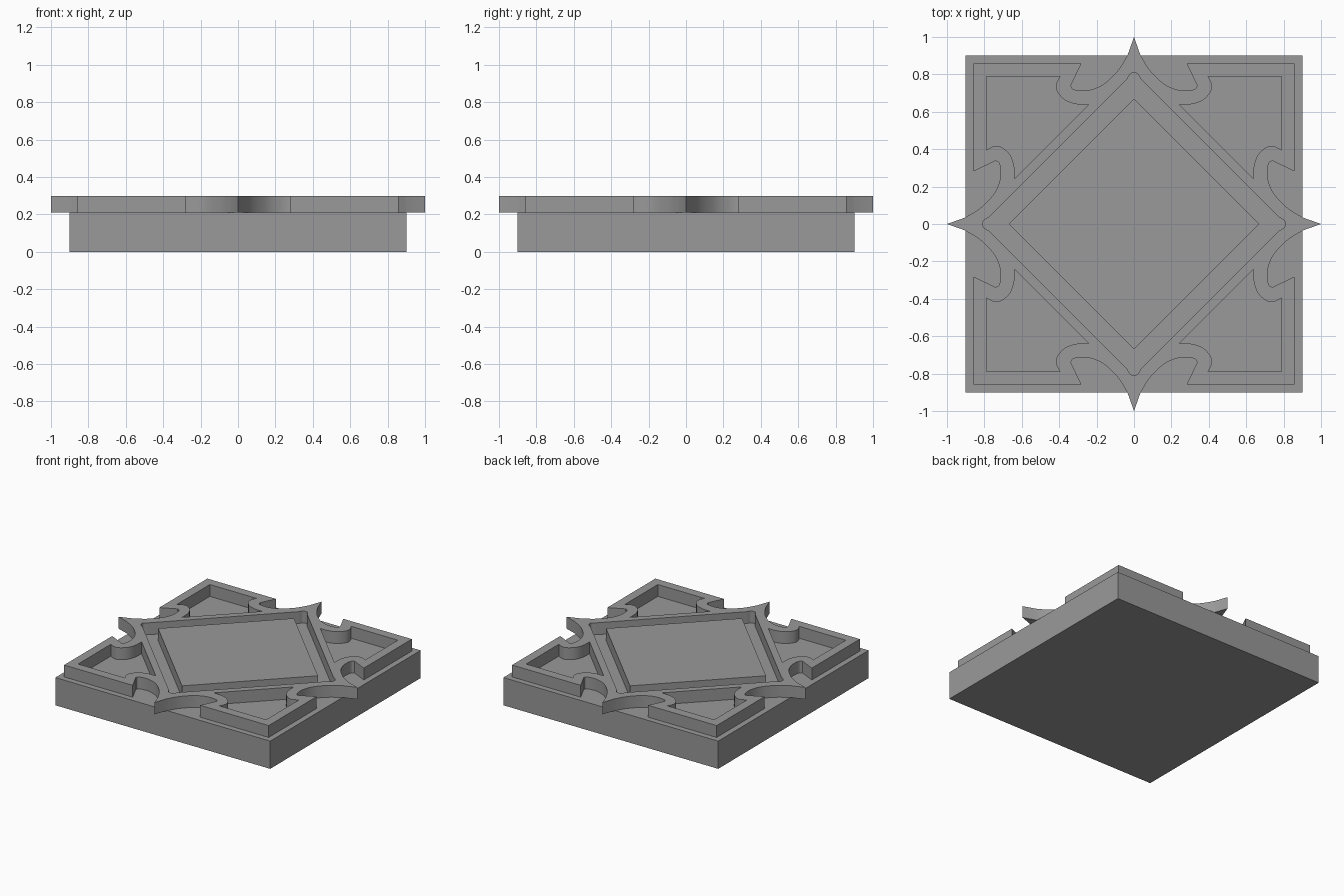
import bpy
from mathutils import Vector

if "Cube" in bpy.data.objects:
    bpy.data.objects.remove(bpy.data.objects["Cube"])

BASE_TOP, TOP = 0.21, 0.30

# dark grey stone
stone = bpy.data.materials.new("dark_grey")
stone.diffuse_color = (.32, .32, .32, 1)
stone.use_nodes = True
stone.node_tree.nodes["Principled BSDF"].inputs["Base Color"].default_value = stone.diffuse_color


def smooth(points, steps=5):
    """Catmull-Rom curve through the points."""
    p = [Vector(q) for q in points]
    p = [2 * p[0] - p[1]] + p + [2 * p[-1] - p[-2]]
    out = []
    for a, b, c, d in zip(p, p[1:], p[2:], p[3:]):
        for i in range(steps):
            t = i / steps
            out.append(0.5 * (2 * b + (c - a) * t + (2 * a - 5 * b + 4 * c - d) * t * t
                              + (3 * b - a - 3 * c + d) * t ** 3))
    out.append(p[-2])
    return [(v.x, v.y) for v in out]


def mirror_diagonal(half):
    """Extend a half profile across the line x = y."""
    full = half + [(y, x) for x, y in reversed(half)]
    return [q for i, q in enumerate(full) if q != full[i - 1]]


def turn(points, n):
    """Rotate points by n quarter turns."""
    for _ in range(n):
        points = [(y, -x) for x, y in points]
    return points


def ring(quarter):
    """Repeat a quarter profile around the centre, sharing end points."""
    return [q for n in range(4) for q in turn(quarter, n)[:-1]]


def plate(name, loops, z0, z1):
    """Extruded flat shape; inner loops become holes."""
    curve = bpy.data.curves.new(name, 'CURVE')
    curve.dimensions = '2D'
    curve.fill_mode = 'BOTH'
    curve.extrude = (z1 - z0) / 2
    curve.materials.append(stone)
    for loop in loops:
        s = curve.splines.new('POLY')
        s.points.add(len(loop) - 1)
        for pt, (x, y) in zip(s.points, loop):
            pt.co = (x, y, 0, 1)
        s.use_cyclic_u = True
    ob = bpy.data.objects.new(name, curve)
    ob.location.z = (z0 + z1) / 2
    bpy.context.collection.objects.link(ob)
    bpy.ops.object.select_all(action='DESELECT')
    ob.select_set(True)
    bpy.context.view_layer.objects.active = ob
    bpy.ops.object.convert(target='MESH')
    bpy.ops.object.shade_smooth_by_angle(angle=0.5)
    return ob


# square base block
plate("base_block", [ring([(.9, .9), (.9, -.9)])], 0, BASE_TOP)

# outer edge of the ornament: straight spike, sweeping curve, hook, corner
outer = mirror_diagonal(
    [(0, 1)]
    + smooth([(.034, .904), (.085, .822), (.16, .75), (.235, .717),
              (.295, .714), (.33, .724), (.337, .742)])
    + [(.282, .857), (.857, .857)])

# corner pocket
pocket = mirror_diagonal(
    smooth([(.243, .638), (.31, .641), (.37, .663), (.411, .71), (.415, .75), (.396, .788)])
    + [(.788, .788)])

# diamond opening with rounded tips
opening = mirror_diagonal(smooth([(0, .808), (.018, .803), (.037, .775)]))

# pierced ornamental frame
plate("ornamental_frame",
      [ring(outer), ring(opening)] + [turn(pocket, n) for n in range(4)],
      BASE_TOP, TOP)

# raised diamond panel in the centre
plate("diamond_panel", [ring([(0, .67), (.67, 0)])], BASE_TOP, TOP)
